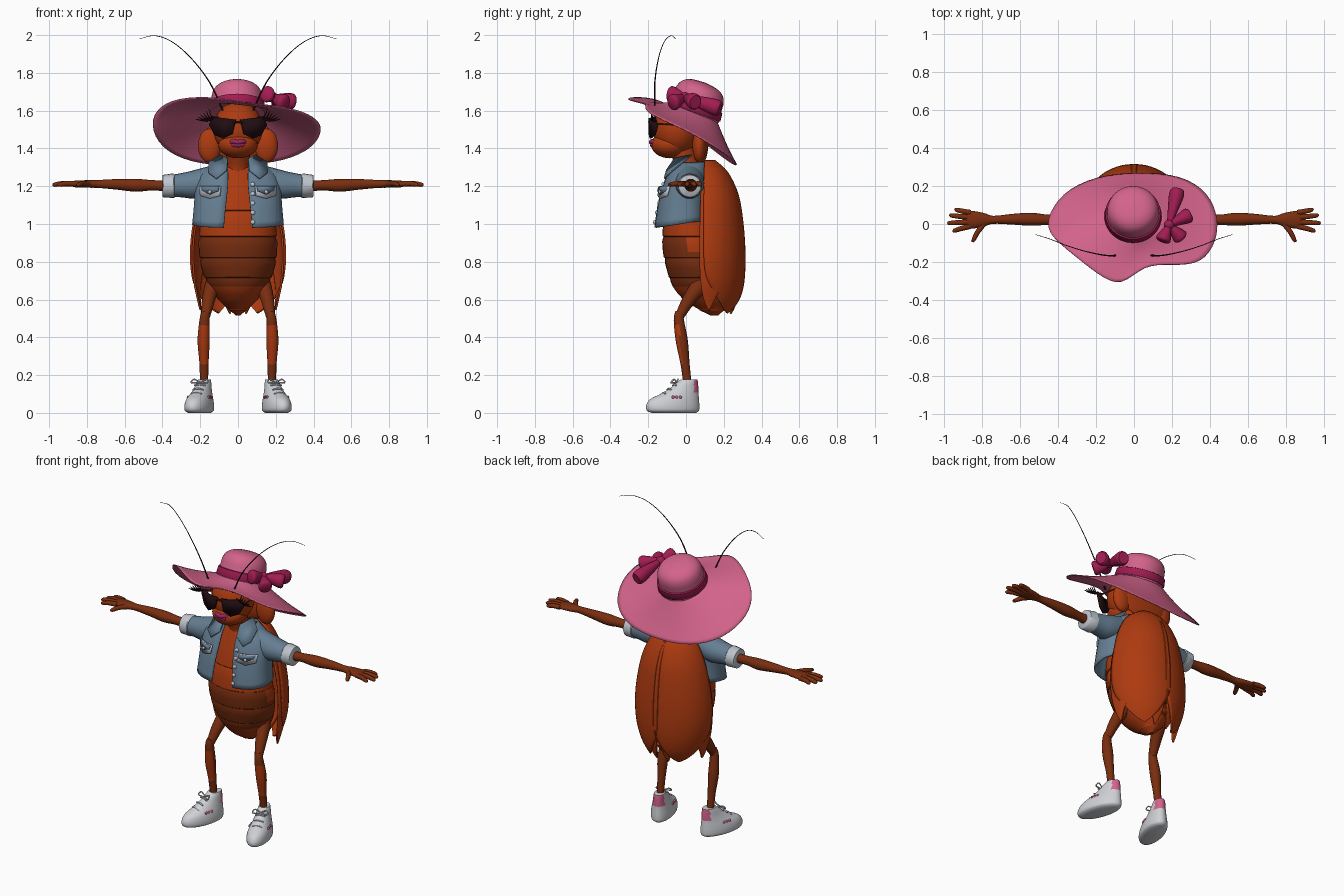
import bpy, bmesh, math
from mathutils import Vector as V

cube = bpy.data.objects.get("Cube")
if cube:
    bpy.data.objects.remove(cube, do_unlink=True)


def material(name, r, g, b):
    m = bpy.data.materials.new(name)
    m.use_nodes = True
    m.diffuse_color = (r, g, b, 1)
    node = m.node_tree.nodes["Principled BSDF"]
    node.inputs["Base Color"].default_value = (r, g, b, 1)
    node.inputs["Roughness"].default_value = 0.7
    return m


PINK = material("hat pink", .65, .125, .255)
CRIMSON = material("ribbon crimson", .36, .012, .085)
ORANGE = material("shell orange", .42, .043, .005)
BROWN = material("limb brown", .19, .027, .005)
DENIM = material("denim blue", .13, .21, .29)
PALE = material("frayed denim", .52, .56, .61)
WHITE = material("shoe white", .62, .63, .66)
BLACK = material("lens black", .014, .004, .006)
LIP = material("lip magenta", .32, .02, .11)


def finish(name, bm, mats, angle=50, paint=None, thick=0):
    bmesh.ops.recalc_face_normals(bm, faces=bm.faces)
    if paint:
        for f in bm.faces:
            f.material_index = int(paint(f.calc_center_median(), f.normal))
    me = bpy.data.meshes.new(name)
    bm.to_mesh(me)
    bm.free()
    ob = bpy.data.objects.new(name, me)
    bpy.context.collection.objects.link(ob)
    for m in mats:
        me.materials.append(m)
    bpy.ops.object.select_all(action='DESELECT')
    ob.select_set(True)
    bpy.context.view_layer.objects.active = ob
    bpy.ops.object.shade_smooth_by_angle(angle=math.radians(angle))
    if thick:
        ob.modifiers.new("thickness", 'SOLIDIFY').thickness = thick
        ob.modifiers["thickness"].offset = 0
    return ob


def spline(pts, steps):
    # smooth curve through points of any dimension
    out = []
    for i in range(len(pts) - 1):
        a, b = pts[max(i - 1, 0)], pts[i]
        c, d = pts[i + 1], pts[min(i + 2, len(pts) - 1)]
        for k in range(steps):
            t = k / steps
            out.append([q + .5 * t * (r - p + t * (2 * p - 5 * q + 4 * r - s + t * (3 * (q - r) + s - p)))
                        for p, q, r, s in zip(a, b, c, d)])
    return out + [list(pts[-1])]


def skin(rows, closed=False):
    # quads between rows of points
    bm = bmesh.new()
    rings = [[bm.verts.new(p) for p in row] for row in rows]
    n = len(rings[0])
    for a, b in zip(rings, rings[1:]):
        for k in range(n if closed else n - 1):
            j = (k + 1) % n
            bm.faces.new((a[k], a[j], b[j], b[k]))
    return bm, rings


def tube(name, path, mats, s=1, ref=(1, 0, 0), axis=None, sides=16, steps=4, paint=None, angle=50):
    # path entries: x, y, z, radius along ref, radius across it
    path = [p if len(p) == 5 else (*p, p[3]) for p in path]
    pts = spline([(p[0] * s, *p[1:]) for p in path], steps)
    ref, rows = V((ref[0] * s, ref[1], ref[2])), []
    for i, p in enumerate(pts):
        c = V(p[:3])
        t = V(axis) if axis else V(pts[min(i + 1, len(pts) - 1)][:3]) - V(pts[max(i - 1, 0)][:3])
        t.normalize()
        u = (ref - t * ref.dot(t)).normalized()
        w = t.cross(u)
        ra, rb = max(p[3], .001), max(p[4], .001)
        rows.append([c + u * ra * math.cos(a) + w * rb * math.sin(a)
                     for a in (math.tau * k / sides for k in range(sides))])
    bm, rings = skin(rows, True)
    bm.faces.new(rings[0])
    bm.faces.new(rings[-1])
    return finish(name, bm, mats if isinstance(mats, list) else [mats], angle, paint)


def ball(name, c, r, mat, s=1):
    bm = bmesh.new()
    bmesh.ops.create_uvsphere(bm, u_segments=24, v_segments=14, radius=1)
    for v in bm.verts:
        v.co = V((c[0] * s + v.co.x * r[0], c[1] + v.co.y * r[1], c[2] + v.co.z * r[2]))
    return finish(name, bm, [mat])


def plate(name, pts, mat, s=1):
    bm = bmesh.new()
    bm.faces.new([bm.verts.new((x * s, y, z)) for x, y, z in pts])
    return finish(name, bm, [mat], thick=.009)


def wing(name, rows, s):
    # shell around the back: z, half width, depth, inner and outer angle from straight back
    grid = []
    for z, w, d, a, b in spline(rows, 4):
        angles = [math.radians(a + (b - a) * k / 16) for k in range(17)]
        grid.append([(s * w * math.sin(t), .1 + d * math.cos(t), z) for t in angles])
    finish(name, skin(grid)[0], [ORANGE], thick=.01)


# abdomen: overlapping plates, rows of z, half width, front y, back y
rows = spline([(1.3, .1, -.04, .12), (1.15, .17, -.09, .13), (1, .2, -.12, .16), (.88, .208, -.125, .2),
               (.77, .195, -.105, .22), (.67, .155, -.07, .24), (.59, .095, 0, .24), (.515, .01, .13, .17)], 4)
belly = []
for i, (z, w, f, b) in enumerate(rows):
    belly.append((0, (f + b) / 2, z, w, (b - f) / 2))
    if i % 4 == 2 and z < 1.1:
        belly.append((0, (f + b) / 2, z - .005, w * .96, (b - f) * .48))
tube("abdomen", belly, [BROWN, ORANGE], axis=(0, 0, 1), sides=32, steps=1, angle=25,
     paint=lambda c, n: c.z < .66 or c.z > .95 or n.y > -.35 and c.z > .86)
tube("neck", [(0, .03, 1.2, .08), (0, .01, 1.3, .06), (0, -.03, 1.42, .07)], ORANGE)

# head
ball("head", (0, -.05, 1.505), (.13, .125, .145), ORANGE)
ball("muzzle", (0, -.085, 1.42), (.105, .1, .072), ORANGE)
ball("neck_shield", (0, .085, 1.45), (.18, .035, .13), ORANGE)
tube("lips", [(-.055, -.155, 1.425, .003), (-.025, -.178, 1.437, .013, .012), (0, -.184, 1.432, .012),
              (.025, -.178, 1.437, .013, .012), (.055, -.155, 1.425, .003)], LIP, ref=(0, 0, 1))
ball("lower_lip", (0, -.177, 1.419), (.036, .014, .014), LIP)
tube("glasses_bridge", [(-.03, -.19, 1.535, .006), (0, -.195, 1.54, .006), (.03, -.19, 1.535, .006)], BLACK, ref=(0, 0, 1))

# sun hat: tilted crown, ribbon band and wavy brim
BASE, AXIS = V((-.005, .04, 1.595)), V((0, .36, .93)).normalized()


def hat_stack(name, profile, mat, steps):
    tube(name, [(*(BASE + AXIS * h), r) for h, r in profile], mat, axis=AXIS, sides=40, steps=steps)


hat_stack("hat_crown", [(-.01, .146), (.05, .138), (.1, .132), (.135, .112), (.157, .07), (.165, .001)], PINK, 4)
hat_stack("hat_band", [(0, .148), (.004, .151), (.045, .146), (.048, .138)], CRIMSON, 1)
edge = [(-.065, -.335, 1.665), (.05, -.21, 1.64), (.2, -.215, 1.63), (.36, -.21, 1.595), (.435, -.09, 1.54),
        (.445, .03, 1.485), (.395, .165, 1.405), (.25, .26, 1.335), (.02, .275, 1.31), (-.2, .255, 1.315),
        (-.385, .165, 1.38), (-.465, .02, 1.5), (-.44, -.06, 1.61), (-.33, -.15, 1.665), (-.19, -.265, 1.675)]
grid = []
for t in (0, .3, .65, 1):
    grid.append([])
    for e in map(V, edge):
        d = e - BASE
        d = (d - AXIS * d.dot(AXIS)).normalized()
        grid[-1].append((BASE + d * .143).lerp(e, t) - V((0, 0, .05 * t * (1 - t))))
brim = finish("hat_brim", skin(grid, True)[0], [PINK], 180)
brim.modifiers.new("smooth", 'SUBSURF').levels = 2
brim.modifiers["smooth"].render_levels = 2
brim.modifiers.new("thickness", 'SOLIDIFY').thickness = .006

# ribbon bow
KNOT = V((.185, -.005, 1.67))
ball("bow_knot", KNOT, (.028, .028, .028), CRIMSON)
for i, tip in enumerate([(.15, -.09, 1.69), (.295, .05, 1.645), (.23, .18, 1.61), (.25, -.075, 1.64)]):
    tip = V(tip)
    tube(f"bow_loop_{i + 1}", [(*KNOT.lerp(tip, t), a, b) for t, a, b in
                               ((0, .014, .012), (.4, .032, .026), (.85, .044, .04), (1, .036, .032))],
         CRIMSON, ref=(.2, .1, 1))

# open denim jacket: rows of z, half width, front y, back y, half gap; the hem rises to the back
grid = []
for z, w, f, b, gap in spline([(.98, .238, -.165, .11, .075), (1.1, .228, -.148, .11, .062), (1.2, .222, -.12, .11, .05),
                               (1.27, .19, -.092, .11, .05), (1.325, .1, -.05, .1, .06)], 3):
    a0 = math.asin(gap / w) * .75
    grid.append([])
    for k in range(33):
        a = a0 + (math.tau - 2 * a0) * k / 32
        x, y = math.sin(a), -math.cos(a)
        y = (f + b) / 2 + math.copysign(abs(y) ** .8, y) * (b - f) / 2
        grid[-1].append((math.copysign(abs(x) ** .8, x) * w, y, z + .04 * (y - f) / (b - f) * max(0, 1.2 - z) / .22))
finish("jacket_body", skin(grid)[0], [DENIM], thick=.01)
for i in range(5):
    ball(f"jacket_button_{i + 1}", (.078, -.166 + .011 * i, 1.01 + .05 * i), (.012, .008, .012), PALE)

# everything that repeats on both sides
for s, side in ((1, "left_"), (-1, "right_")):
    def T(name, path, mat, **kw):
        return tube(side + name, path, mat, s, **kw)

    # wings: outer shell and two thinner tips beneath it
    wing(side + "wing", [(1.335, .06, .05, 0, 92), (1.27, .14, .12, -3, 92), (1.15, .2, .175, -4, 92),
                         (1, .235, .2, -4, 92), (.85, .25, .21, -4, 92), (.72, .24, .207, -2, 88),
                         (.62, .21, .19, 10, 72), (.56, .18, .165, 24, 56), (.53, .16, .15, 38, 41)], s)
    wing(side + "hind_wing", [(1.2, .17, .15, 40, 98), (1, .225, .19, 40, 98), (.85, .24, .2, 45, 98),
                              (.7, .232, .19, 58, 97), (.6, .212, .16, 72, 92), (.545, .2, .14, 80, 83)], s)
    wing(side + "middle_wing", [(1, .22, .19, 0, 40), (.8, .235, .198, 0, 40), (.65, .21, .185, 3, 30),
                                (.57, .18, .16, 8, 22), (.525, .16, .14, 14, 16)], s)

    # head details
    ball(side + "shield_lobe", (.15, .07, 1.415), (.062, .036, .09), ORANGE, s)
    plate(side + "lens", [(.012, -.192, 1.552), (.07, -.194, 1.56), (.14, -.165, 1.567), (.152, -.15, 1.525),
                          (.125, -.164, 1.472), (.078, -.188, 1.452), (.03, -.194, 1.476)], BLACK, s)
    T("glasses_arm", [(.143, -.155, 1.53, .005), (.136, -.05, 1.525, .004), (.13, .06, 1.51, .004)], BROWN, ref=(0, 0, 1))
    for i in range(6):
        x, z = .105 + .011 * i, 1.565 - .004 * i
        T(f"eyelash_{i + 1}", [(x, -.165, z, .005), (x + .035, -.18, z + .004, .0045),
                               (x + .05 + .003 * i, -.185, z + .045 - .007 * i, .0015)], BLACK, sides=6, ref=(0, 1, 0))
    T("antenna", [(.08, -.165, 1.6, .005), (.15, -.165, 1.75, .0035), (.25, -.145, 1.88, .0025),
                  (.35, -.115, 1.965, .002), (.44, -.08, 1.997, .0018), (.52, -.055, 1.98, .001)],
      BLACK, sides=8, ref=(0, 1, 0))

    # jacket sleeve, cuff, collar and pocket
    T("sleeve", [(.13, .02, 1.235, .075), (.22, .02, 1.21, .076), (.3, .02, 1.205, .064), (.37, .02, 1.2, .056)],
      DENIM, ref=(0, 1, 0), sides=20)
    T("cuff", [(.335, .02, 1.203, .058), (.34, .02, 1.203, .065), (.395, .02, 1.2, .06), (.4, .02, 1.2, .052)],
      PALE, ref=(0, 1, 0), sides=20, steps=1)
    plate(side + "collar", [(.055, -.06, 1.345), (.09, .03, 1.365), (.155, -.02, 1.325), (.155, -.088, 1.27),
                            (.115, -.115, 1.24), (.06, -.102, 1.285)], DENIM, s)
    plate(side + "pocket_patch", [(.09, -.135, 1.2), (.15, -.122, 1.2), (.205, -.087, 1.2), (.2, -.1, 1.15),
                                  (.15, -.138, 1.135), (.095, -.148, 1.15)], PALE, s)
    plate(side + "pocket_flap", [(.1, -.142, 1.197), (.15, -.128, 1.197), (.197, -.096, 1.197), (.19, -.108, 1.175),
                                 (.15, -.138, 1.157), (.105, -.149, 1.175)], DENIM, s)
    ball(side + "pocket_button", (.15, -.14, 1.17), (.01, .007, .01), PALE, s)

    # arm and hand
    T("arm", [(.36, .02, 1.2, .03), (.45, .022, 1.205, .027), (.54, .025, 1.205, .034), (.64, .025, 1.21, .028),
              (.74, .022, 1.212, .021), (.79, .022, 1.212, .036, .02), (.86, .022, 1.212, .047, .018),
              (.885, .022, 1.212, .03, .01)], BROWN, ref=(0, 1, 0))
    for name, x0, y0, x1, y1 in (("little", .86, .06, .945, .075), ("ring", .87, .036, .972, .045),
                                 ("middle", .87, .01, .982, .005), ("index", .86, -.012, .955, -.035),
                                 ("thumb", .79, .0, .855, -.085)):
        T(name + "_finger", [(x0, y0, 1.212, .015), ((x0 + x1) / 2, (y0 + y1) / 2, 1.214, .014),
                             (x1 - .01, y1, 1.208, .011), (x1, y1, 1.207, .003)], BROWN, ref=(0, 0, 1), sides=10)

    # leg
    T("thigh", [(.11, .12, .76, .035), (.135, .075, .68, .04, .045), (.158, .01, .59, .034), (.172, -.035, .51, .024)],
      BROWN)
    T("shin", [(.17, -.035, .535, .022), (.177, -.038, .49, .027), (.182, -.022, .38, .032), (.18, -.005, .26, .024),
               (.18, .012, .12, .021)], [BROWN, ORANGE],
      paint=lambda c, n: .27 < c.z < .46 and n.y < -.2)

    # sneaker, toes turned outward; stacked sections along the foot direction
    d = V((.3, -.95, 0)).normalized()
    across, ankle = V((-d.y, d.x, 0)), V((.18, .01, 0))
    shoe = [(*(ankle + d * (a + b) / 2 + V((0, 0, z))), (b - a) / 2, w) for z, a, b, w in
            ((0, -.045, .2, .048), (.012, -.06, .226, .066), (.04, -.062, .23, .068), (.072, -.06, .208, .062),
             (.1, -.058, .152, .052), (.13, -.057, .1, .043), (.16, -.055, .06, .037), (.178, -.052, .038, .032))]
    T("shoe", shoe, [WHITE, PINK], ref=d, axis=(0, 0, 1), sides=40,
      paint=lambda c, n: c.z > .11 and (c - V((.18 * s, .01, 0))).dot(V((d.x * s, d.y, 0))) < -.024)
    for i in range(3):
        c = ankle + d * (.075 + .03 * i) + V((0, 0, .145 - .022 * i))
        w = across * .03
        T(f"shoe_lace_{i + 1}", [(*(c - w), .004), (*(c + V((0, 0, .006))), .005), (*(c + w), .004)],
          WHITE, ref=(0, 0, 1), sides=8)
    for e, edge_name in ((-1, "inner"), (1, "outer")):
        c = ankle + d * .065 + V((0, 0, .16))
        w = across * e
        T(edge_name + "_lace_loop", [(*c, .004), (*(c + w * .035 + V((0, 0, .018))), .004),
          (*(c + w * .045 + d * .015), .004), (*(c + d * .01), .004)], WHITE, ref=(0, 0, 1), sides=8)
        for i in range(3):
            c = ankle + d * (.06 + .02 * i) + w * .057 + V((0, 0, .083))
            ball(f"{side}{edge_name}_shoe_dot_{i + 1}", c, (.007, .008, .008), PINK, s)
